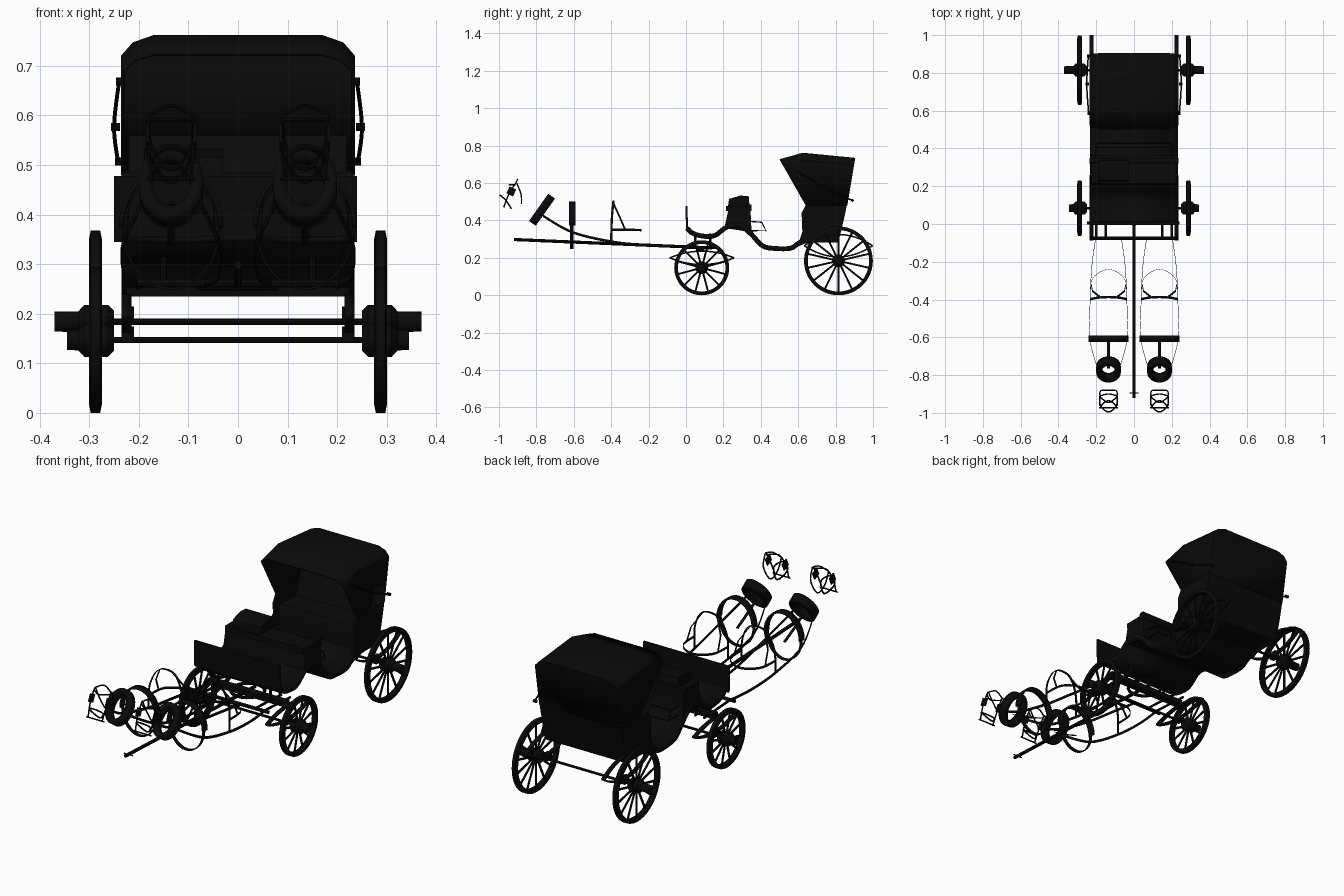
import bpy, bmesh, math
from mathutils import Vector

if "Cube" in bpy.data.objects:
    bpy.data.objects.remove(bpy.data.objects["Cube"])

black = bpy.data.materials.new("coach_black")
black.diffuse_color = (0.003, 0.003, 0.003, 1)
black.use_nodes = True
black.node_tree.nodes["Principled BSDF"].inputs["Base Color"].default_value = black.diffuse_color


def add(name, me):
    ob = bpy.data.objects.new(name, me)
    bpy.context.collection.objects.link(ob)
    me.materials.clear()
    me.materials.append(black)
    return ob


def mesh(name, verts, faces, solid=0):
    me = bpy.data.meshes.new(name)
    me.from_pydata([tuple(v) for v in verts], [], faces)
    bm = bmesh.new()
    bm.from_mesh(me)
    bmesh.ops.recalc_face_normals(bm, faces=bm.faces)
    bm.to_mesh(me)
    bm.free()
    ob = add(name, me)
    if solid:
        m = ob.modifiers.new("thickness", 'SOLIDIFY')
        m.thickness, m.offset = solid, 0
    return ob


def box(name, x0, x1, y0, y1, z0, z1):
    return slab(name, [(y0, z0), (y1, z0), (y1, z1), (y0, z1)], x0, x1)


def slab(name, prof, x0, x1):
    """Side profile (y, z) extruded across x."""
    n = len(prof)
    v = [(x, y, z) for x in (x0, x1) for y, z in prof]
    f = [(i, (i + 1) % n, n + (i + 1) % n, n + i) for i in range(n)]
    return mesh(name, v, f + [tuple(range(n)), tuple(range(n, 2 * n))])


def smooth(pts, closed=False, k=6):
    """Catmull-Rom curve through the points."""
    p = [Vector(q) for q in pts]
    n, out = len(p), []
    for i in range(n if closed else n - 1):
        if closed:
            a, b, c, d = (p[(i + j) % n] for j in (-1, 0, 1, 2))
        else:
            a, b, c, d = p[max(i - 1, 0)], p[i], p[i + 1], p[min(i + 2, n - 1)]
        for s in range(k):
            t = s / k
            out.append(0.5 * (2 * b + (c - a) * t + (2 * a - 5 * b + 4 * c - d) * t * t
                              + (3 * b - a - 3 * c + d) * t ** 3))
    return out if closed else out + [p[-1]]


def ribbon(name, pts, width, thick=0.003, closed=False):
    """Flat strap along a path, spread along the width vector."""
    w, n = Vector(width) / 2, len(pts)
    v = [Vector(p) - w for p in pts] + [Vector(p) + w for p in pts]
    f = [(i, (i + 1) % n, n + (i + 1) % n, n + i) for i in range(n if closed else n - 1)]
    return mesh(name, v, f, thick)


def tubes(name, paths, r, closed=False, res=2):
    cu = bpy.data.curves.new(name, 'CURVE')
    cu.dimensions, cu.bevel_depth, cu.bevel_resolution, cu.use_fill_caps = '3D', r, res, True
    for path in paths:
        s = cu.splines.new('POLY')
        s.points.add(len(path) - 1)
        for pt, q in zip(s.points, path):
            pt.co = (*q, 1)
        s.use_cyclic_u = closed
    tmp = bpy.data.objects.new("tmp", cu)
    bpy.context.collection.objects.link(tmp)
    dg = bpy.context.evaluated_depsgraph_get()
    me = bpy.data.meshes.new_from_object(tmp.evaluated_get(dg))
    bpy.data.objects.remove(tmp)
    return add(name, me)


def lathe(name, prof, y, z, seg=40):
    """Closed (x, radius) profile spun about the x axis."""
    n, v, f = len(prof), [], []
    for i in range(seg):
        a = 2 * math.pi * i / seg
        v += [(x, y + r * math.cos(a), z + r * math.sin(a)) for x, r in prof]
        j = (i + 1) % seg
        f += [(i * n + k, i * n + (k + 1) % n, j * n + (k + 1) % n, j * n + k) for k in range(n)]
    return mesh(name, v, f)


# Wheels, axles and springs
for end, y, R, cap, count in (("front", 0.084, 0.147, 0.345, 12), ("rear", 0.815, 0.184, 0.37, 14)):
    for s, side in ((-1, "left"), (1, "right")):
        tag = f"{end}_{side}_"
        lathe(tag + "rim", [(s * 0.274, R - 0.02), (s * 0.278, R), (s * 0.297, R), (s * 0.301, R - 0.02)], y, R, 48)
        lathe(tag + "hub", [(s * 0.25, 0.001), (s * 0.25, 0.022), (s * 0.262, 0.034), (s * 0.31, 0.034),
                            (s * 0.322, 0.021), (s * cap, 0.02), (s * cap, 0.001)], y, R, 20)
        paths = []
        for i in range(count):
            a = 2 * math.pi * (i + 0.5) / count
            d = Vector((0, math.cos(a), math.sin(a)))
            c = Vector((s * 0.287, y, R))
            paths.append([c + d * 0.025, c + d * (R - 0.015)])
        tubes(tag + "spokes", paths, 0.0058, res=1)
        # elliptic leaf spring
        cy, cz, hy, hz = (0.085, 0.2, 0.172, 0.036) if end == "front" else (0.815, 0.265, 0.183, 0.06)
        for k in (-1, 1):
            leaf = [(s * 0.225, cy + hy * t / 6, cz + k * hz * (1 - (t / 6) ** 2)) for t in range(-6, 7)]
            ribbon(tag + "spring_leaf", leaf, (0.02, 0, 0), 0.008)
        box(tag + "spring_clamp", s * 0.21, s * 0.235, y - 0.02, y + 0.02, R - 0.005, cz - hz + 0.01)
    tubes(end + "_axle", [[(-0.26, y, R), (0.26, y, R)]], 0.0065)

# Turntable, pole and splinter bar
ring = [(0.08 * math.cos(a * math.pi / 12), 0.08 + 0.08 * math.sin(a * math.pi / 12), 0.255) for a in range(24)]
tubes("turntable_ring", [ring], 0.008, True)
box("turntable_beam", -0.225, 0.225, 0.06, 0.1, 0.235, 0.26)
tubes("pole", [[(0, -0.92, 0.298), (0, 0.14, 0.253)]], 0.0085)
tubes("pole_end_hook", [[(-0.025, -0.895, 0.297), (0.025, -0.895, 0.297)]], 0.003)
tubes("splinter_bar", [[(-0.228, -0.075, 0.262), (0.228, -0.075, 0.262)]], 0.009)
tubes("frame_struts", [[(x, -0.075, 0.262), (x, 0.14, 0.25)] for x in (-0.2, -0.15, 0.15, 0.2)], 0.006)
tubes("body_posts", [[(x, y, 0.25), (x, y, 0.33)] for x in (-0.15, 0.15) for y in (0.05, 0.13)], 0.007)

# Curved body floor from the dashboard to the rear
floor = smooth([(0, 0.005, 0.36), (0, 0.03, 0.335), (0, 0.08, 0.318), (0, 0.15, 0.318), (0, 0.22, 0.365),
                (0, 0.29, 0.372), (0, 0.35, 0.325), (0, 0.41, 0.264), (0, 0.48, 0.25), (0, 0.56, 0.252),
                (0, 0.61, 0.282), (0, 0.68, 0.295), (0, 0.815, 0.295)])
ribbon("body_floor", floor, (0.468, 0, 0), 0.026)
slab("dashboard", [(0, 0.345), (0.012, 0.345), (0.007, 0.478), (-0.003, 0.478)], -0.25, 0.24)

# Driver bench
slab("driver_seat_box", [(0.205, 0.36), (0.225, 0.45), (0.345, 0.45), (0.35, 0.35), (0.39, 0.29), (0.33, 0.34)],
     -0.23, 0.23)
box("driver_cushion", -0.225, 0.225, 0.215, 0.335, 0.45, 0.478)
slab("driver_backrest", [(0.32, 0.45), (0.35, 0.45), (0.35, 0.485), (0.325, 0.485)], -0.235, 0.235)
slab("raised_seat", [(0.225, 0.478), (0.23, 0.515), (0.29, 0.533), (0.335, 0.53), (0.34, 0.478)], -0.19, -0.03)
rail = [[(s * 0.2, 0.34, 0.395), (s * 0.2, 0.405, 0.39), (s * 0.2, 0.428, 0.345), (s * 0.2, 0.34, 0.345)]
        for s in (-1, 1)]
tubes("bench_rail", rail + [[(-0.2, y, z), (0.2, y, z)] for y, z in ((0.405, 0.39), (0.428, 0.345))], 0.0035)

# Rear passenger body
side = [(0.57, 0.25), (0.605, 0.29), (0.622, 0.34), (0.618, 0.44), (0.645, 0.49), (0.862, 0.49),
        (0.845, 0.41), (0.815, 0.285), (0.65, 0.283), (0.61, 0.265)]
for s in (-1, 1):
    slab("rear_body_side", side, s * 0.222, s * 0.235)
slab("rear_body_back", [(0.8, 0.285), (0.815, 0.285), (0.862, 0.49), (0.847, 0.49)], -0.235, 0.235)
slab("rear_seat", [(0.655, 0.3), (0.65, 0.4), (0.66, 0.42), (0.835, 0.42), (0.81, 0.3)], -0.222, 0.222)
slab("rear_backrest", [(0.79, 0.42), (0.835, 0.42), (0.865, 0.56), (0.83, 0.56)], -0.22, 0.22)

# Folding hood stretched over three bows
bows = [((0.64, 0.48), (0.502, 0.724)), ((0.73, 0.48), (0.625, 0.758)), ((0.86, 0.48), (0.902, 0.732))]
shape = [(-0.232, 0), (-0.232, 0.86), (-0.21, 0.95), (-0.17, 1), (0.17, 1), (0.21, 0.95), (0.232, 0.86), (0.232, 0)]
verts = [(x, b[0] + (t[0] - b[0]) * k, b[1] + (t[1] - b[1]) * k) for b, t in bows for x, k in shape]
faces = [(r * 8 + i, r * 8 + i + 1, r * 8 + i + 9, r * 8 + i + 8) for r in (0, 1) for i in range(7)]
mesh("hood", verts, faces + [tuple(range(16, 24))], 0.008)
for s in (-1, 1):
    iron = [(s * 0.24, 0.585, 0.668), (s * 0.25, 0.74, 0.577), (s * 0.242, 0.89, 0.507)]
    tubes("hood_iron", [smooth(iron)], 0.004)
    tubes("hood_iron_joints", [[(p[0] - s * 0.012, *p[1:]), (p[0] + s * 0.006, *p[1:])] for p in iron], 0.008)

# Harness for two horses
for cx in (-0.135, 0.135):
    def P(pts, s=1):
        return [(cx + s * x, y, z) for x, y, z in pts]
    ang = [2 * math.pi * i / 32 for i in range(32)]
    ribbon("collar", P([(0.052 * math.cos(a), -0.77 + 0.044 * math.sin(a), 0.457 + 0.062 * math.sin(a))
                        for a in ang]), (0, -0.036, 0.026), 0.026, True)
    ribbon("girth", P([(0.097 * math.cos(a), -0.61, 0.373 + 0.123 * math.sin(a)) for a in ang]),
           (0, 0.018, 0), 0.005, True)
    ribbon("collar_strap", smooth(P([(0, -0.765, 0.425), (0, -0.7, 0.385), (0, -0.61, 0.338)])), (0.014, 0, 0))
    ribbon("saddle_pad", P([(0.101 * math.cos(a), -0.608, 0.373 + 0.123 * math.sin(a)) for a in ang[:17]]),
           (0, 0.036, 0), 0.009)
    ribbon("breeching", smooth(P([(-0.098, -0.4, 0.35), (-0.085, -0.29, 0.35), (0, -0.24, 0.348),
                                  (0.085, -0.29, 0.35), (0.098, -0.4, 0.35)])), (0, 0, 0.012), 0.002)
    ribbon("hip_strap", smooth(P([(-0.096, -0.4, 0.285), (-0.093, -0.397, 0.4), (-0.055, -0.39, 0.485),
                                  (0, -0.387, 0.505), (0.055, -0.39, 0.485), (0.093, -0.397, 0.4),
                                  (0.096, -0.4, 0.285)])), (0, 0.012, 0))
    bridle = [smooth(P([(-0.046, -0.91, 0.6), (0, -0.9, 0.62), (0.046, -0.91, 0.6)])),
              smooth(P([(-0.046, -0.915, 0.59), (0, -0.945, 0.59), (0.046, -0.915, 0.59)])),
              smooth(P([(-0.046, -0.905, 0.6), (-0.04, -0.882, 0.54), (0, -0.88, 0.49),
                        (0.04, -0.882, 0.54), (0.046, -0.905, 0.6)])),
              P([(-0.05, -0.972, 0.472), (0.05, -0.972, 0.472)])]
    tubes("noseband", [smooth(P([(0, -0.995, 0.535), (0.038, -0.965, 0.51), (0, -0.935, 0.465),
                                 (-0.038, -0.965, 0.51)]), True)], 0.004, True)
    for s in (-1, 1):
        bridle.append(smooth(P([(0.046, -0.91, 0.6), (0.046, -0.945, 0.545), (0.04, -0.975, 0.47)], s)))
        slab("blinker", [(-0.96, 0.545), (-0.925, 0.528), (-0.908, 0.565), (-0.943, 0.582)],
             cx + s * 0.045, cx + s * 0.051)
        ribbon("trace", smooth(P([(0.058, -0.765, 0.425), (0.098, -0.61, 0.338), (0.097, -0.4, 0.287),
                                  (0.088, -0.22, 0.268), (0.068, -0.075, 0.262)], s)), (0, 0, 0.014), 0.0025)
        ribbon("hip_drop", P([(0.04, -0.39, 0.495), (0.085, -0.355, 0.42), (0.09, -0.325, 0.35)], s), (0, 0.01, 0))
    tubes("bridle", bridle, 0.0036)

bpy.ops.object.select_all(action='SELECT')
bpy.context.view_layer.objects.active = bpy.context.scene.objects["hood"]
bpy.ops.object.shade_smooth_by_angle(angle=math.radians(35))
